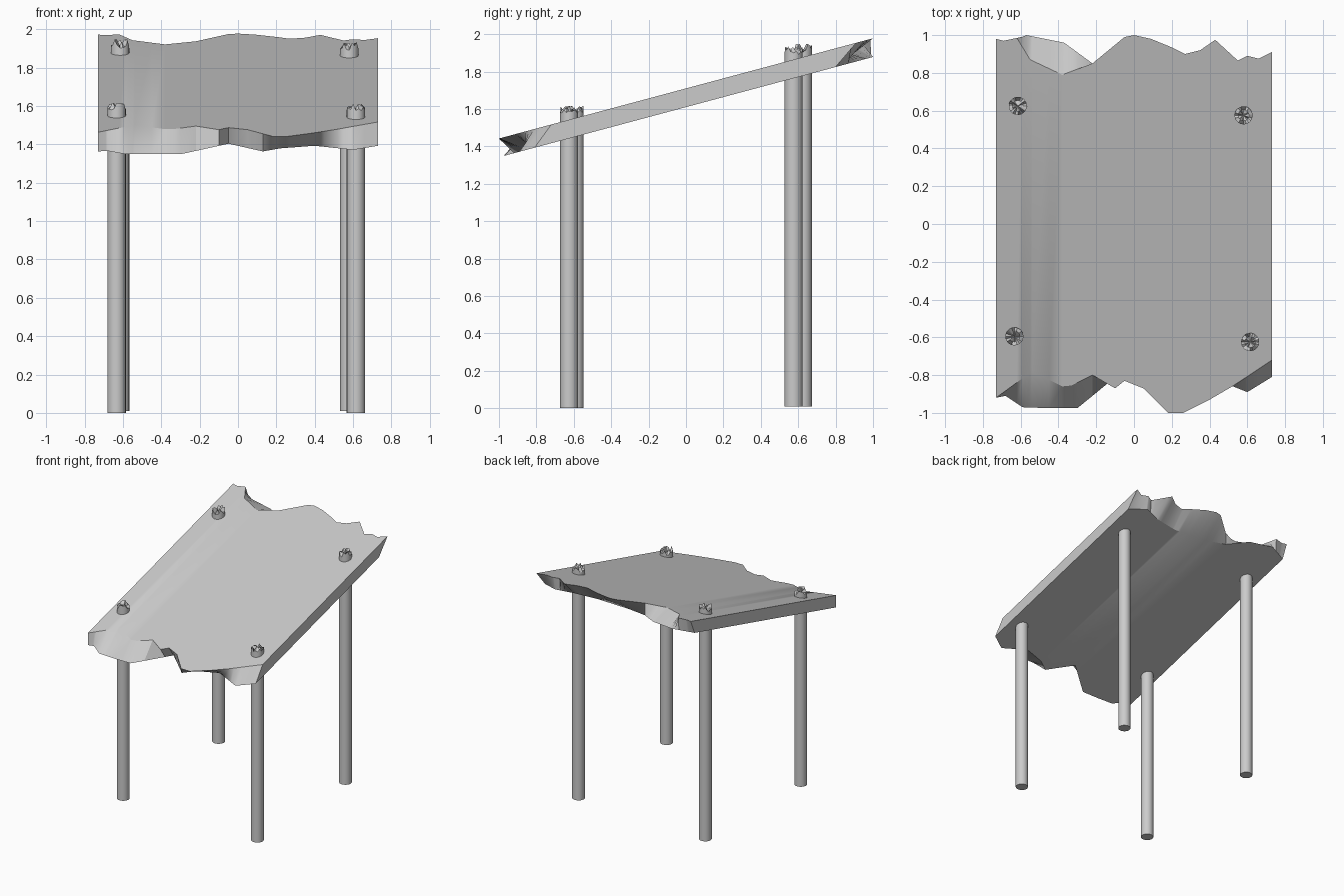
import bpy, bmesh, math, random

if "Cube" in bpy.data.objects:
    bpy.data.objects.remove(bpy.data.objects["Cube"])

random.seed(4)
SLOPE = math.tan(math.radians(15))
HALF_W = 0.73
TOP_Z, BOTTOM_Z = 1.71, 1.61      # slab faces at y = 0


def finish(bm, name, angle):
    bmesh.ops.recalc_face_normals(bm, faces=bm.faces)
    mesh = bpy.data.meshes.new(name)
    bm.to_mesh(mesh)
    bm.free()
    obj = bpy.data.objects.new(name, mesh)
    bpy.context.collection.objects.link(obj)
    bpy.ops.object.select_all(action='DESELECT')
    obj.select_set(True)
    bpy.context.view_layer.objects.active = obj
    bpy.ops.object.shade_smooth_by_angle(angle=math.radians(angle))
    return obj


def sample(profile, x):
    for (x0, y0), (x1, y1) in zip(profile, profile[1:]):
        if x <= x1:
            return y0 + (y1 - y0) * (x - x0) / (x1 - x0)
    return profile[-1][1]


# Broken edge outlines of the slab (x, y)
front_top = [(-.73, -.92), (-.54, -.78), (-.38, -.86), (-.33, -.855), (-.22, -.80),
             (-.1, -.87), (-.05, -.83), (.05, -.87), (.12, -.94), (.18, -1),
             (.26, -1), (.4, -.93), (.52, -.86), (.73, -.72)]
front_bottom = [(-.73, -.92), (-.68, -.91), (-.59, -.97), (-.45, -.975), (-.3, -.975),
                (-.22, -.91), (-.05, -.77), (.13, -.92), (.22, -.86), (.4, -.81),
                (.6, -.89), (.73, -.81)]
back_top = [(-.73, .98), (-.69, .97), (-.62, .985), (-.55, .87), (-.38, .79),
            (-.22, .85), (-.05, .99), (0, 1), (.09, .98), (.2, .935), (.27, .9),
            (.35, .92), (.43, .975), (.55, .865), (.6, .89), (.66, .875), (.73, .91)]
back_bottom = [(-.73, .93), (-.57, 1), (-.37, .96), (-.22, .85), (-.05, .81),
               (.25, .79), (.45, .82), (.59, .87), (.73, .80)]

# Slanted slab, built as strips across the width
bm = bmesh.new()
xs = sorted({p[0] for prof in (front_top, front_bottom, back_top, back_bottom) for p in prof})
loops = []
for x in xs:
    loop = []
    for prof, base in ((front_top, TOP_Z), (back_top, TOP_Z),
                       (back_bottom, BOTTOM_Z), (front_bottom, BOTTOM_Z)):
        y = sample(prof, x)
        loop.append(bm.verts.new((x, y, base + SLOPE * y)))
    loops.append(loop)
for a, b in zip(loops, loops[1:]):
    for i in range(4):
        j = (i + 1) % 4
        bm.faces.new((a[i], a[j], b[j], b[i]))
bm.faces.new(loops[0])
bm.faces.new(loops[-1])
finish(bm, "slanted_slab", 30)


# Round posts with splintered tops
def post(name, x, y, foot, sides=20, radius=0.048):
    bm = bmesh.new()
    rim_z = TOP_Z + SLOPE * y + 0.035

    def ring(r, height):
        return [bm.verts.new((x + r * math.cos(2 * math.pi * i / sides),
                              y + r * math.sin(2 * math.pi * i / sides), height()))
                for i in range(sides)]

    rings = [ring(radius, lambda: foot),
             ring(radius, lambda: rim_z - 0.015),
             ring(radius, lambda: rim_z + random.uniform(-0.01, 0.035)),
             ring(radius * 0.6, lambda: rim_z + random.uniform(-0.02, 0.035))]
    bm.faces.new(rings[0])
    for a, b in zip(rings, rings[1:]):
        for i in range(sides):
            j = (i + 1) % sides
            bm.faces.new((a[i], a[j], b[j], b[i]))
    centre = bm.verts.new((x, y, rim_z))
    for i in range(sides):
        bm.faces.new((rings[-1][i], rings[-1][(i + 1) % sides], centre))
    finish(bm, name, 30)


post("front_left_post", -0.633, -0.595, 0.0)
post("front_right_post", 0.615, -0.625, 0.0)
post("back_left_post", -0.615, 0.625, 0.01)
post("back_right_post", 0.58, 0.575, 0.01)
